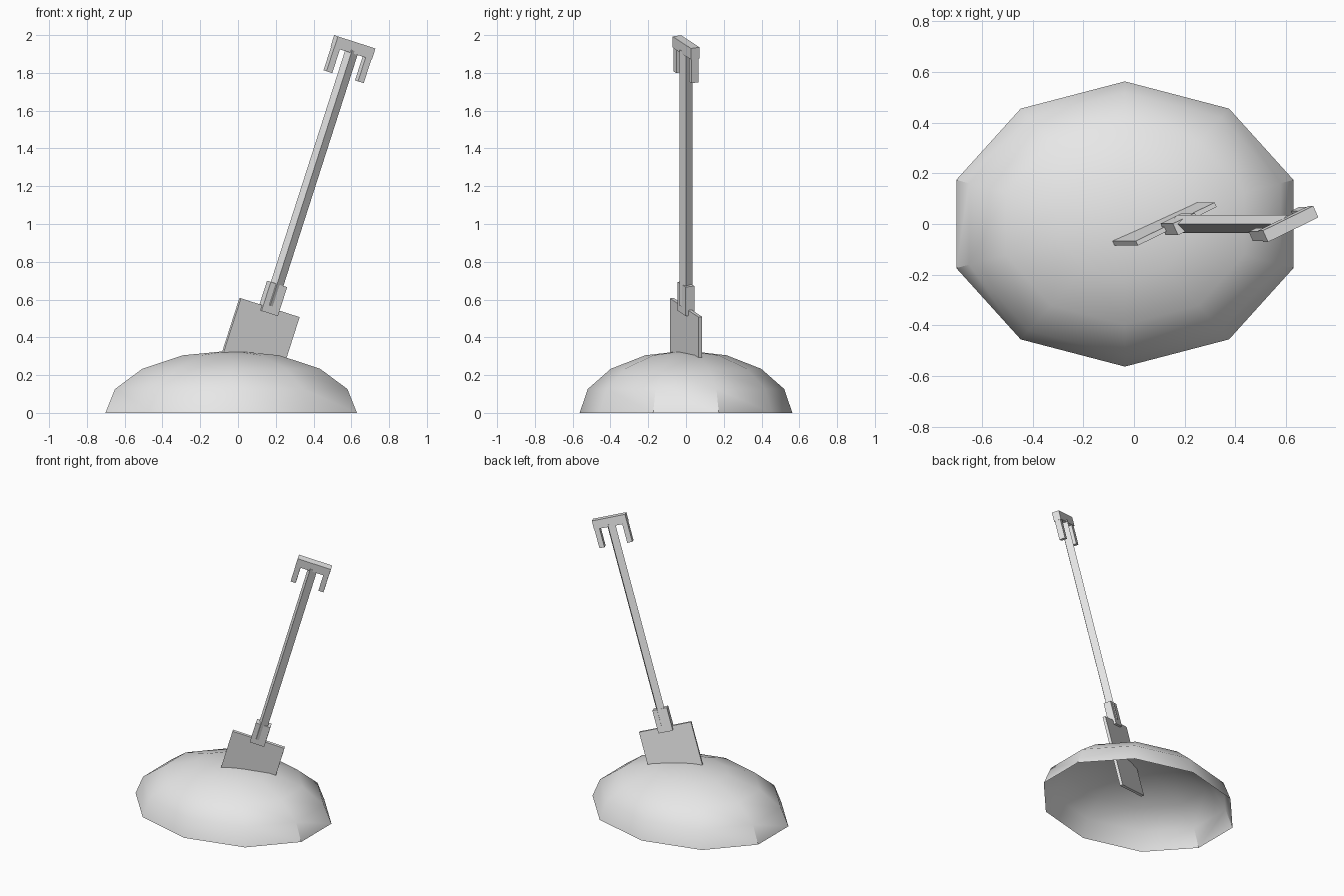
import bpy
import bmesh
from math import radians
from mathutils import Matrix, Vector

if "Cube" in bpy.data.objects:
    bpy.data.objects.remove(bpy.data.objects["Cube"], do_unlink=True)

# One plain grey for everything
GREY = (0.8, 0.8, 0.8, 1.0)
grey = bpy.data.materials.new("plain_grey")
grey.use_nodes = True
grey.diffuse_color = GREY
grey.node_tree.nodes["Principled BSDF"].inputs["Base Color"].default_value = GREY

# Shovel frame: origin at the middle of the blade's top edge, z along the shaft
LEAN = Matrix.Translation((0.167, 0, 0.558)) @ Matrix.Rotation(radians(17.8), 4, "Y")
TWIST = LEAN @ Matrix.Rotation(radians(25), 4, "Z")


def finish(name, bm):
    mesh = bpy.data.meshes.new(name)
    bm.to_mesh(mesh)
    bm.free()
    mesh.materials.append(grey)
    obj = bpy.data.objects.new(name, mesh)
    bpy.context.collection.objects.link(obj)
    return obj


def block(name, width, depth, low, high, x=0.0):
    """Box in the twisted shovel frame, from low to high along the shaft."""
    bm = bmesh.new()
    bmesh.ops.create_cube(bm, size=1)
    bmesh.ops.scale(bm, vec=(width, depth, high - low), verts=bm.verts)
    bmesh.ops.translate(bm, vec=(x, 0, (low + high) / 2), verts=bm.verts)
    bm.transform(TWIST)
    return finish(name, bm)


# Mound: open upper half of a squashed ten-sided sphere
bm = bmesh.new()
bmesh.ops.create_uvsphere(bm, u_segments=10, v_segments=8, radius=1)
lower = [v for v in bm.verts if v.co.z < -0.01]
bmesh.ops.delete(bm, geom=lower, context="VERTS")
bmesh.ops.scale(bm, vec=(0.70, 0.563, 0.33), verts=bm.verts)
bmesh.ops.translate(bm, vec=Vector((-0.036, 0, 0)), verts=bm.verts)
mound = finish("mound", bm)
bpy.ops.object.select_all(action="DESELECT")
mound.select_set(True)
bpy.context.view_layer.objects.active = mound
bpy.ops.object.shade_smooth_by_angle(angle=radians(34))

# Blade and socket
block("blade", 0.36, 0.02, -0.49, 0.0)
block("socket", 0.10, 0.05, -0.03, 0.131)

# Four-sided shaft, set corner-on
bm = bmesh.new()
bmesh.ops.create_cone(bm, cap_ends=True, segments=4, radius1=0.035,
                      radius2=0.035, depth=1.42)
bmesh.ops.translate(bm, vec=(0, 0, 0.72), verts=bm.verts)
bm.transform(LEAN)
finish("shaft", bm)

# Handle: crossbar with two prongs pointing down
block("handle_bar", 0.23, 0.05, 1.415, 1.477)
for side, sign in (("left", 1), ("right", -1)):
    block("handle_prong_" + side, 0.035, 0.04, 1.283, 1.42, sign * 0.0965)
